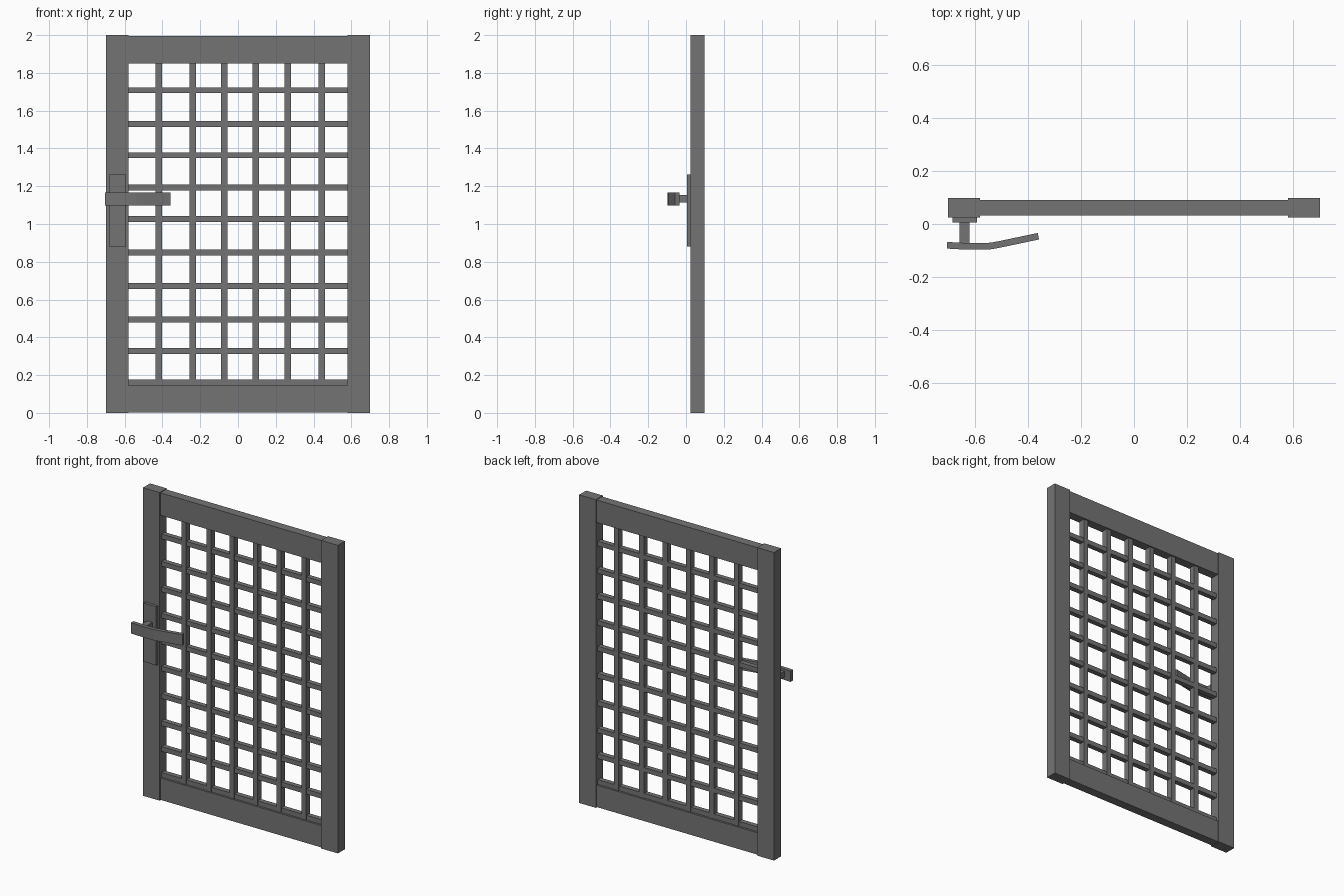
import bpy
import bmesh
from mathutils import Vector

cube = bpy.data.objects.get("Cube")
if cube:
    bpy.data.objects.remove(cube, do_unlink=True)

grey = bpy.data.materials.new("dark_grey_metal")
grey.use_nodes = True
colour = (0.175, 0.175, 0.175, 1)
grey.diffuse_color = colour
grey.node_tree.nodes["Principled BSDF"].inputs["Base Color"].default_value = colour


def add_object(name, bm):
    bmesh.ops.recalc_face_normals(bm, faces=bm.faces)
    mesh = bpy.data.meshes.new(name)
    bm.to_mesh(mesh)
    bm.free()
    mesh.materials.append(grey)
    obj = bpy.data.objects.new(name, mesh)
    bpy.context.collection.objects.link(obj)
    return obj


def box(name, x, y, z):
    """Box from (min, max) ranges on each axis."""
    bm = bmesh.new()
    bmesh.ops.create_cube(bm, size=1)
    for v in bm.verts:
        v.co = Vector([(a + b) / 2 + c * (b - a) for c, (a, b) in zip(v.co, (x, y, z))])
    return add_object(name, bm)


# Outer frame
STILE_Y = (0.025, 0.097)
RAIL_Y = (0.032, 0.09)
INNER = 0.58
box("right_stile", (-0.70, -INNER), STILE_Y, (0, 2))
box("left_stile", (INNER, 0.70), STILE_Y, (0, 2))
box("bottom_rail", (-INNER, INNER), RAIL_Y, (0.003, 0.145))
box("top_rail", (-INNER, INNER), RAIL_Y, (1.85, 1.996))

# Lattice bars
half = 0.0165
for i, x in enumerate((-0.419, -0.24, -0.073, 0.094, 0.263, 0.443)):
    box(f"vertical_bar_{i + 1}", (x - half, x + half), (0.041, 0.081), (0.145, 1.85))
half = 0.0155
for i, z in enumerate((0.16, 0.328, 0.495, 0.671, 0.85, 1.026, 1.193, 1.364, 1.53, 1.708)):
    box(f"horizontal_bar_{i + 1}", (-INNER, INNER), (0.045, 0.077), (z - half, z + half))

# Handle plate and spindle
box("handle_plate", (-0.683, -0.592), (0.006, 0.025), (0.882, 1.263))
box("handle_spindle", (-0.658, -0.619), (-0.075, 0.006), (1.115, 1.154))

# Bent lever: a flat strip swept along a path seen from above
path = [Vector(p) for p in ((-0.704, -0.080), (-0.655, -0.083), (-0.601, -0.0845),
                            (-0.541, -0.083), (-0.507, -0.077), (-0.36, -0.046))]
bm = bmesh.new()
rings = []
for i, p in enumerate(path):
    along = (path[min(i + 1, len(path) - 1)] - path[max(i - 1, 0)]).normalized()
    side = Vector((-along.y, along.x)) * 0.0125
    corners = [(p + side, 1.098), (p + side, 1.168), (p - side, 1.168), (p - side, 1.098)]
    rings.append([bm.verts.new((c.x, c.y, z)) for c, z in corners])
for a, b in zip(rings, rings[1:]):
    for k in range(4):
        n = (k + 1) % 4
        bm.faces.new((a[k], a[n], b[n], b[k]))
bm.faces.new(rings[0])
bm.faces.new(rings[-1])
add_object("handle_lever", bm)
